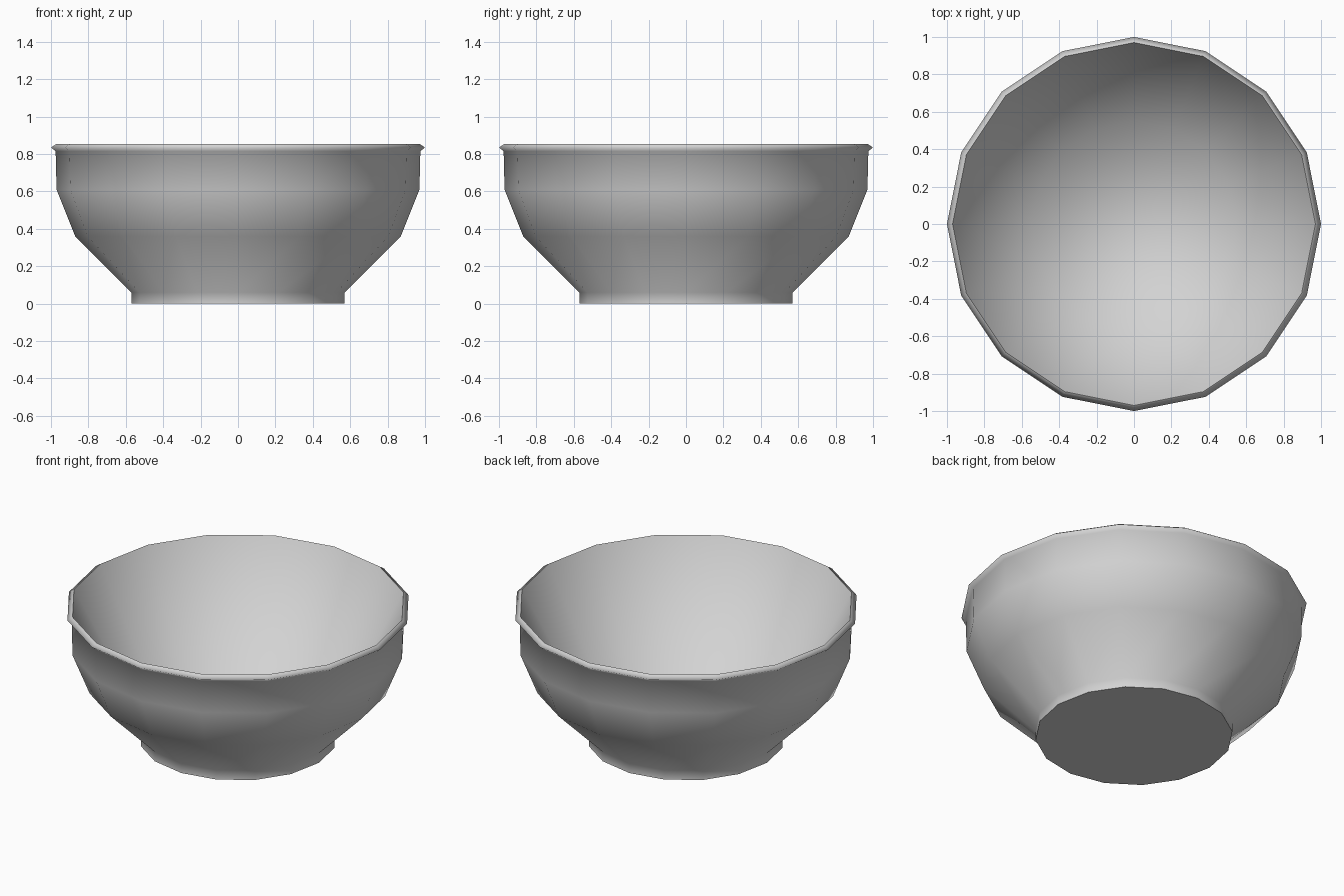
import bpy, bmesh
from math import cos, sin, tau

cube = bpy.data.objects.get("Cube")
if cube:
    bpy.data.objects.remove(cube, do_unlink=True)

SIDES = 16

# One plain grey for the whole bowl
grey = bpy.data.materials.new("pale_grey")
grey.use_nodes = True
grey.diffuse_color = (0.65, 0.65, 0.65, 1)
shader = next(n for n in grey.node_tree.nodes if n.type == 'BSDF_PRINCIPLED')
shader.inputs["Base Color"].default_value = (0.65, 0.65, 0.65, 1)
shader.inputs["Roughness"].default_value = 0.7

# Profile as radius, height: foot, outer wall, bevelled lip, inner wall, floor
profile = [
    (0.57, 0.0), (0.57, 0.06), (0.87, 0.36), (0.97, 0.61), (0.975, 0.815),
    (1.0, 0.835), (0.97, 0.855), (0.55, 0.08),
]
RIM = 6

bm = bmesh.new()
rings = [[bm.verts.new((r * cos(tau * i / SIDES), r * sin(tau * i / SIDES), z))
          for i in range(SIDES)] for r, z in profile]

# Walls between neighbouring rings
for low, high in zip(rings, rings[1:]):
    for i in range(SIDES):
        j = (i + 1) % SIDES
        bm.faces.new((low[i], low[j], high[j], high[i])).smooth = True

# Inner floor and flat underside
bm.faces.new(rings[-1]).smooth = True
bm.faces.new(rings[0][::-1])

# Crisp edges round the foot and the rim
for ring in (rings[0], rings[RIM]):
    for i in range(SIDES):
        bm.edges.get((ring[i - 1], ring[i])).smooth = False

mesh = bpy.data.meshes.new("bowl")
bm.to_mesh(mesh)
bm.free()
mesh.materials.append(grey)
bowl = bpy.data.objects.new("bowl", mesh)
bpy.context.collection.objects.link(bowl)
